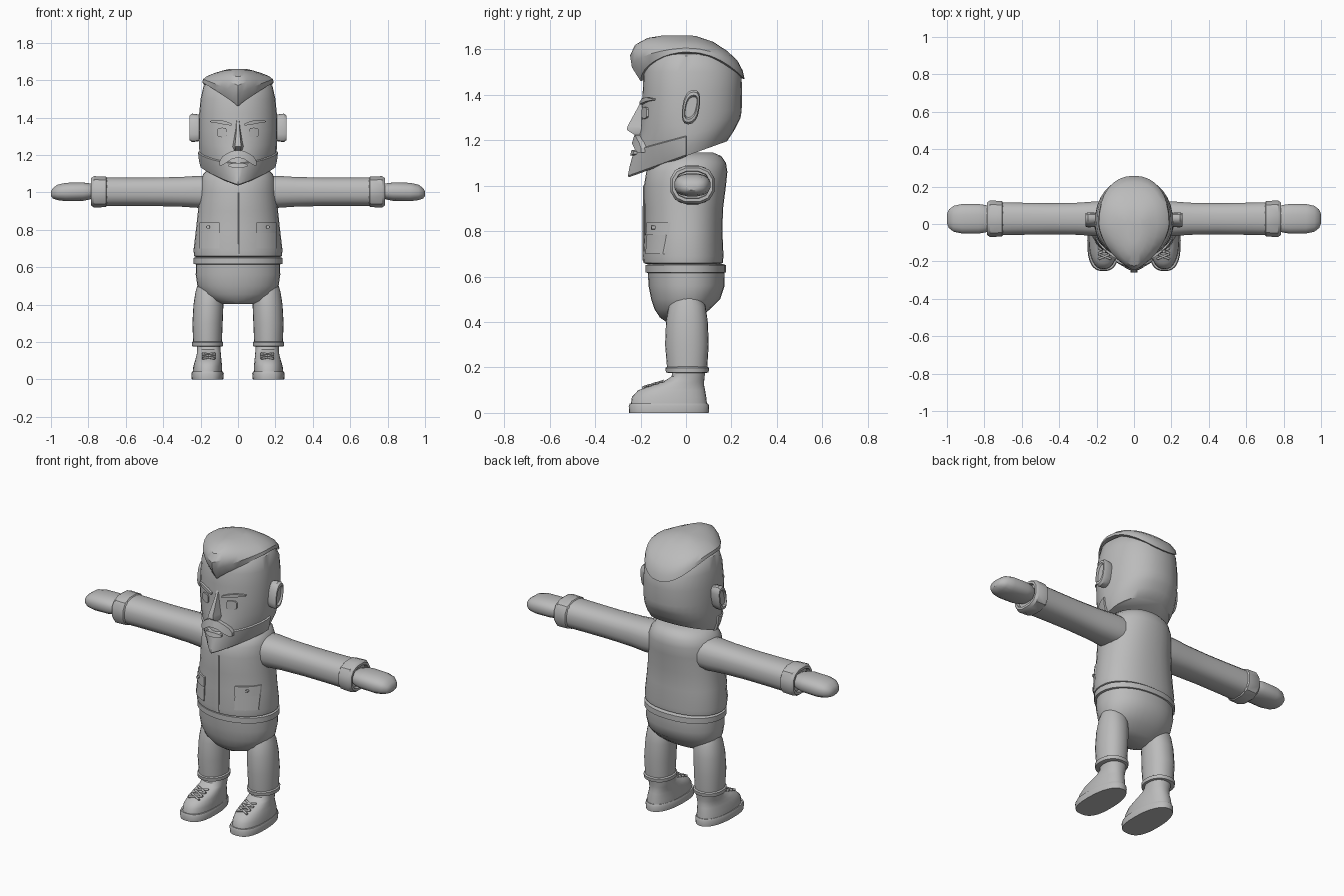
import bpy, bmesh, math
from mathutils import Vector

grey = bpy.data.materials.new("plain grey")
grey.diffuse_color = (0.5, 0.5, 0.5, 1)


def loft(name, rings, mirror=False, angle=35):
    """Skin a list of equal-length rings, cap both ends."""
    bm = bmesh.new()
    vs = [[bm.verts.new(p) for p in r] for r in rings]
    n = len(vs[0])
    for a, b in zip(vs, vs[1:]):
        for i in range(n):
            j = (i + 1) % n
            bm.faces.new((a[i], a[j], b[j], b[i]))
    bm.faces.new(vs[0])
    bm.faces.new(vs[-1])
    bmesh.ops.recalc_face_normals(bm, faces=bm.faces)
    me = bpy.data.meshes.new(name)
    bm.to_mesh(me)
    bm.free()
    me.materials.append(grey)
    me.shade_smooth()
    me.set_sharp_from_angle(angle=math.radians(angle))
    ob = bpy.data.objects.new(name, me)
    bpy.context.collection.objects.link(ob)
    if mirror:
        m = ob.modifiers.new("mirror", 'MIRROR')
        m.use_mirror_merge = False
    return ob


def spow(v, e):
    return math.copysign(abs(v) ** e, v)


def ring(z, hw, f, b, e=1, cx=0, cy=0, slope=0, n=32, dip_f=0, dip_b=0):
    """Level outline: half width, front y, back y; e bends only the front."""
    pts = []
    for i in range(n):
        t = 2 * math.pi * i / n
        c, s = math.cos(t), math.sin(t)
        k = e if s < 0 else 0.9
        x = cx + hw * spow(c, k)
        y = cy + (b - cy if s > 0 else cy - f) * spow(s, k)
        dip = dip_f * (1 - abs(c)) if s < 0 else dip_b * s * s
        pts.append((x, y, z + slope * y - dip))
    return pts


def xring(x, ry, rz, cy=0.028, cz=1.003, e=0.8, n=16):
    """Outline across an arm."""
    return [(x, cy + ry * spow(math.cos(t), e), cz + rz * spow(math.sin(t), e))
            for t in (2 * math.pi * (i + .5) / n for i in range(n))]


def plate(name, cols, surf, out=0.008, depth=0.03, mirror=False):
    """Raised panel over a curved front: columns of (x, low z, high z)."""
    rings = []
    for x, lo, hi in cols:
        rings.append([(x, surf(x, lo) - out, lo), (x, surf(x, hi) - out, hi),
                      (x, surf(x, hi) + depth, hi), (x, surf(x, lo) + depth, lo)])
    return loft(name, rings, mirror, 25)


def bar(name, p, q, r, mirror=True):
    """Thin round bar between two points."""
    p, q = Vector(p), Vector(q)
    d = (q - p).normalized()
    u = d.orthogonal().normalized()
    v = d.cross(u)
    ang = [math.tau * i / 8 for i in range(8)]
    return loft(name, [[o + (u * math.cos(a) + v * math.sin(a)) * r for a in ang]
                       for o in (p, q)], mirror, 50)


# Jacket, belt and hips
loft("jacket", [ring(z, w, f, b) for z, w, f, b in (
    (.655, .225, -.175, .15), (.66, .234, -.187, .162), (.69, .238, -.19, .165),
    (.8, .225, -.183, .16), (.9, .214, -.184, .163), (1.0, .206, -.185, .176),
    (1.06, .2, -.175, .182), (1.1, .185, -.15, .176), (1.13, .15, -.11, .155),
    (1.145, .1, -.06, .12))])
loft("belt", [ring(z, w, f, b) for z, w, f, b in (
    (.615, .225, -.165, .165), (.618, .237, -.178, .175),
    (.65, .237, -.178, .175), (.654, .225, -.165, .165))])
loft("hips", [ring(z, w, f, b, cy=.0) for z, w, f, b in (
    (.63, .225, -.168, .168), (.56, .226, -.165, .17), (.5, .217, -.153, .15),
    (.455, .19, -.138, .105), (.42, .145, -.115, .06), (.402, .08, -.09, .015))])


def jacket_y(x, z):
    w = .238 - max(0, z - .69) * .118
    f = .19 - max(0, z - .69) * .06
    return -f * math.sqrt(max(0, 1 - (x / w) ** 2))


# Jacket details
plate("zip_flap", [(-.004, .665, 1.09), (.008, .665, 1.09)],
      lambda x, z: -.187 if z < .8 else -.155, .003)
bar("zip_line", (.005, -.187, .67), (.005, -.186, 1.0), .004, False)
xs = [.1 + .105 * i / 6 for i in range(7)]
plate("pocket", [(x, .70, .80) for x in xs], jacket_y, .007, mirror=True)
plate("pocket_flap", [(x, .782, .838) for x in xs], jacket_y, .012, mirror=True)
bar("pocket_button", (.155, -.12, .815), (.16, -.153, .815), .009)

# Arms
loft("sleeve", [xring(x, ry, rz) for x, ry, rz in (
    (.14, .095, .085), (.21, .094, .087), (.3, .087, .081), (.45, .085, .077),
    (.6, .087, .077), (.72, .09, .078))], True)
loft("sleeve_cuff", [xring(x, ry, rz, n=12) for x, ry, rz in (
    (.70, .088, .076), (.707, .098, .084), (.77, .1, .086), (.785, .09, .076),
    (.785, .078, .062), (.765, .075, .06))], True)
loft("hand", [xring(x, ry, rz, cz=cz) for x, ry, rz, cz in (
    (.765, .06, .035, 1.005), (.793, .074, .044, 1.005), (.83, .08, .05, 1.004),
    (.92, .08, .05, 1.002), (.965, .07, .042, 1.0), (.99, .05, .028, .995),
    (1.0, .025, .013, .993))], True)

# Legs and trouser cuffs
loft("leg", [ring(z, w, f, b, cx=cx, cy=.005, n=24) for z, w, f, b, cx in (
    (.18, .076, -.082, .092, .163), (.3, .081, -.092, .1, .163),
    (.4, .08, -.088, .096, .158), (.47, .075, -.076, .086, .152),
    (.505, .066, -.06, .07, .15), (.52, .04, -.03, .045, .148))], True)
loft("trouser_cuff", [ring(z, w, f, b, cx=.163, cy=.005, n=24) for z, w, f, b in (
    (.175, .074, -.075, .087), (.178, .083, -.088, .099),
    (.198, .084, -.091, .102), (.204, .076, -.08, .09))], True)

# Shoes
loft("shoe_sole", [ring(z, w, f, b, e=.75, cx=.163, cy=-.09) for z, w, f, b in (
    (0, .084, -.25, .1), (.03, .087, -.252, .102), (.042, .082, -.247, .096))], True)
loft("shoe_upper", [ring(z, w, f, b, e=.85, cx=cx, cy=(f + b) / 2)
     for z, w, f, b, cx in (
    (.035, .079, -.243, .093, .163), (.07, .077, -.238, .089, .162),
    (.1, .071, -.21, .084, .159), (.12, .067, -.155, .08, .157),
    (.14, .064, -.095, .08, .156), (.16, .063, -.064, .082, .156),
    (.182, .064, -.058, .085, .157))], True)
for i in range(3):
    y, z = -.1 - .03 * i, .14 - .009 * i
    for s in (-1, 1):
        bar("shoe_lace", (.157 - s * .034, y, z), (.157 + s * .034, y - .028, z - .01), .006)

# Head
loft("head", [ring(z, w, f, b, e=e, slope=s) for z, s, w, f, b, e in (
    (1.13, .36, .185, -.24, .18, 1.7), (1.17, .33, .2, -.238, .21, 1.5),
    (1.22, .25, .207, -.22, .23, 1.25), (1.27, .12, .208, -.2, .24, 1.05),
    (1.33, 0, .21, -.195, .245, 1), (1.42, 0, .208, -.19, .247, 1),
    (1.5, 0, .2, -.187, .243, 1), (1.57, 0, .184, -.165, .2, 1),
    (1.61, 0, .13, -.12, .13, 1))], angle=40)
loft("beard", [ring(z, w, f, .005, e=e, slope=s) for z, s, w, f, e in (
    (1.127, .36, .188, -.25, 1.75), (1.135, .36, .2, -.256, 1.7),
    (1.17, .33, .209, -.247, 1.5), (1.215, .27, .214, -.229, 1.27),
    (1.22, .27, .205, -.215, 1.25))])

# Swept-back hair with a front quiff
loft("hair", [ring(z, w, f, b, e=e, dip_f=df, dip_b=db) for z, df, db, w, f, b, e in (
    (1.585, .12, .11, .178, -.175, .235, 1.1), (1.588, .128, .12, .191, -.2, .258, 1.15),
    (1.605, .085, .1, .187, -.238, .25, 1.25), (1.622, .05, .07, .165, -.246, .225, 1.3),
    (1.638, .02, .045, .125, -.225, .18, 1.25), (1.652, .003, .02, .08, -.17, .12, 1.1),
    (1.661, 0, .005, .04, -.1, .05, 1))], angle=30)


def face_y(x, z):
    low = max(0, 1.27 - z)
    e = 1 + 2.4 * low
    return -(.195 + .3 * low) * (1 - (abs(x) / .21) ** (2 / e)) ** (e / 2)


# Facial features
plate("eye", [(.06, 1.302, 1.334), (.066, 1.296, 1.344), (.085, 1.294, 1.346),
              (.106, 1.298, 1.342), (.112, 1.304, 1.334)], face_y, .008, mirror=True)
plate("eyebrow", [(.035, 1.357, 1.368), (.07, 1.362, 1.382), (.11, 1.37, 1.388),
                  (.15, 1.376, 1.382)], face_y, .012, mirror=True)
loft("nose", [[(-w, -.17, z), (-w * .5, y, z), (w * .5, y, z), (w, -.17, z)]
              for z, w, y in ((1.39, .012, -.19), (1.34, .016, -.214),
                              (1.26, .03, -.258), (1.245, .034, -.26),
                              (1.222, .028, -.225))])
plate("moustache", [(0, 1.185, 1.225), (.03, 1.18, 1.222), (.06, 1.16, 1.208),
                    (.085, 1.145, 1.19), (.1, 1.145, 1.165)], face_y, .018, mirror=True)
plate("lower_lip", [(-.05, 1.138, 1.15), (-.025, 1.132, 1.157), (.025, 1.132, 1.157),
                    (.05, 1.138, 1.15)], face_y, .016)

# Ears, with a sunken inner plate
def ear_ring(x, k, n=16):
    return [(x, .022 + .038 * k * spow(math.cos(t), .8) + .012 * math.sin(t),
             1.345 + .076 * k * spow(math.sin(t), .8))
            for t in (math.tau * i / n for i in range(n))]


loft("ear", [ear_ring(x, k) for x, k in (
    (.18, .85), (.215, .95), (.245, 1), (.258, .88), (.26, .7), (.25, .6))], True)
